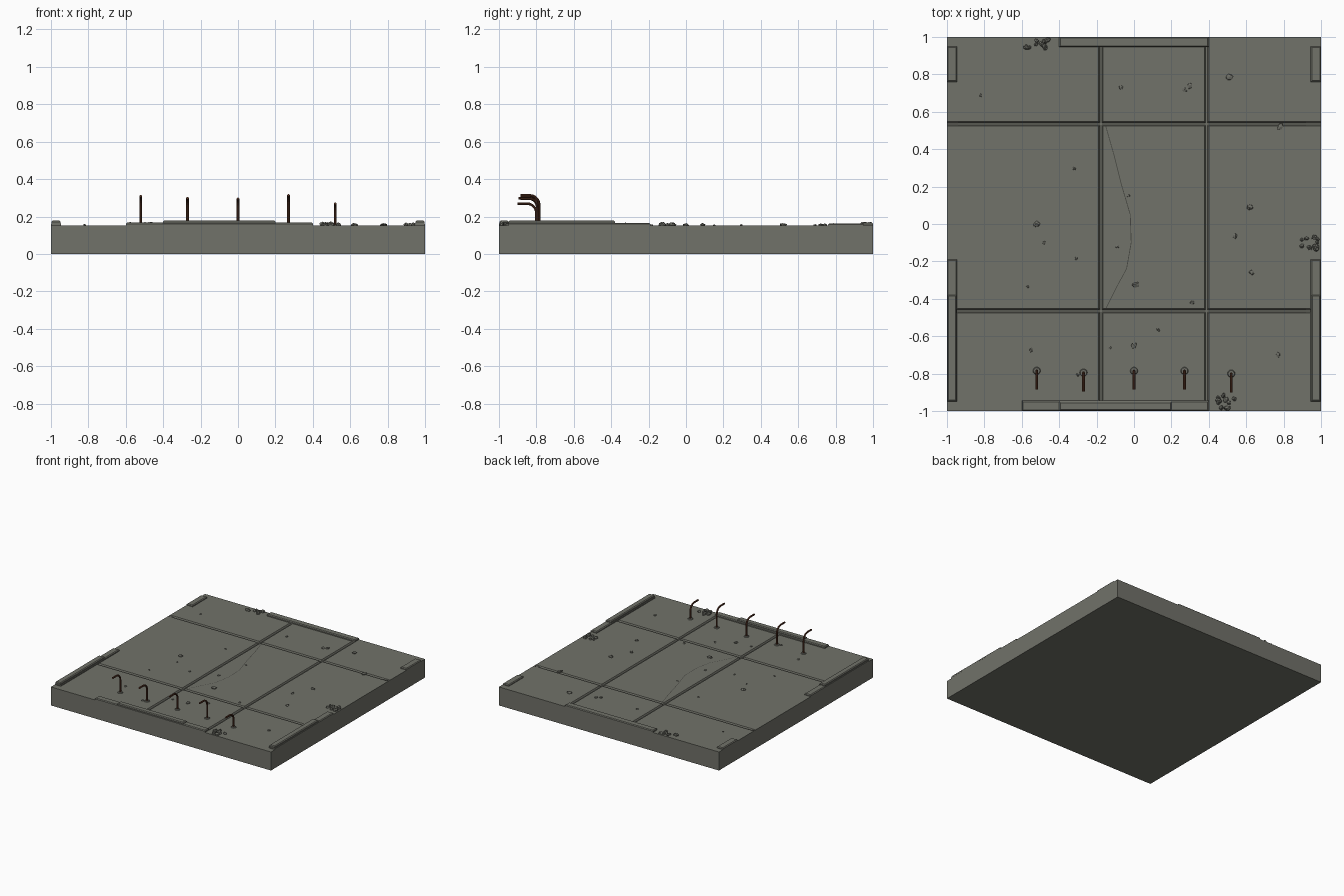
import bpy, bmesh, math, random
from mathutils import Vector, Matrix

if "Cube" in bpy.data.objects:
    bpy.data.objects.remove(bpy.data.objects["Cube"])

random.seed(7)
TOP = 0.152


def material(name, rgb):
    m = bpy.data.materials.new(name)
    m.diffuse_color = (*rgb, 1)
    m.use_nodes = True
    m.node_tree.nodes["Principled BSDF"].inputs["Base Color"].default_value = m.diffuse_color
    return m


concrete = material("concrete grey", (0.165, 0.168, 0.142))
stone = material("rubble grey", (0.15, 0.152, 0.13))
dark = material("crack grey", (0.06, 0.06, 0.052))
rust = material("rusty steel", (0.10, 0.035, 0.018))


def finish(name, bm, mat):
    bmesh.ops.recalc_face_normals(bm, faces=bm.faces)
    me = bpy.data.meshes.new(name)
    bm.to_mesh(me)
    bm.free()
    me.materials.append(mat)
    ob = bpy.data.objects.new(name, me)
    bpy.context.collection.objects.link(ob)
    return ob


# Slab: a grid whose joint lines are pressed down into sloped grooves
def slab():
    half, floor, depth = 0.012, 0.006, 0.012
    x_joints, y_joints = (-0.177, 0.388), (-0.465, 0.535)
    xs, ys = [-1, -0.94, 0.92, 1], [-1, -0.94, 0.945, 1]
    for joints, axis in ((x_joints, xs), (y_joints, ys)):
        for j in joints:
            axis += [j - half, j - floor, j + floor, j + half]
    xs.sort()
    ys.sort()

    def height(x, y):
        in_x = any(abs(x - j) < floor + 1e-4 for j in x_joints) and -0.95 < y < 0.95
        in_y = any(abs(y - j) < floor + 1e-4 for j in y_joints) and -0.95 < x < 0.93
        return TOP - depth if in_x or in_y else TOP

    bm = bmesh.new()
    grid = [[bm.verts.new((x, y, height(x, y))) for x in xs] for y in ys]
    for r0, r1 in zip(grid, grid[1:]):
        for i in range(len(xs) - 1):
            bm.faces.new((r0[i], r0[i + 1], r1[i + 1], r1[i]))
    rim = [e for e in bm.edges if e.is_boundary]
    new = bmesh.ops.extrude_edge_only(bm, edges=rim)["geom"]
    for v in new:
        if isinstance(v, bmesh.types.BMVert):
            v.co.z = 0
    bottom = [e for e in new if isinstance(e, bmesh.types.BMEdge) and e.is_boundary]
    bmesh.ops.contextual_create(bm, geom=bottom)
    finish("concrete_slab", bm, concrete)


slab()


# Low broken curbs along the edges, stepped where a higher layer remains
def curb(name, x0, x1, y0, y1, z1, bevel=0.006):
    z0 = TOP - 0.005
    bm = bmesh.new()
    size = Matrix.Diagonal((x1 - x0, y1 - y0, z1 - z0, 1))
    place = Matrix.Translation(((x0 + x1) / 2, (y0 + y1) / 2, (z0 + z1) / 2))
    bmesh.ops.create_cube(bm, size=1, matrix=place @ size)
    top = [e for e in bm.edges if all(v.co.z > z1 - 1e-5 for v in e.verts)]
    bmesh.ops.bevel(bm, geom=top, offset=bevel, segments=1, affect='EDGES')
    finish(name, bm, concrete)


curb("front_curb", -0.6, 0.4, -1, -0.945, 0.167)
curb("front_curb_upper", -0.4, 0.2, -0.998, -0.95, 0.178)
curb("back_curb", -0.4, 0.4, 0.945, 1, 0.167)
for side, s in (("left", -1), ("right", 1)):
    a, b = sorted((s * 0.945, s))
    curb(side + "_curb", a, b, -0.95, -0.19, 0.165)
    curb(side + "_curb_upper", a + 0.003, b - 0.003, -0.948, -0.38, 0.178)
    curb(side + "_back_curb", a, b, 0.76, 0.95, 0.164)


# Bent reinforcing bars with a round collar at each foot
def bar(i, x, y, top):
    r, bend = 0.007, 0.05
    zc = top - r - bend
    path = [Vector((x, y, TOP - 0.02))]
    for k in range(6):
        t = k / 5 * math.pi / 2
        path.append(Vector((x, y - bend + bend * math.cos(t), zc + bend * math.sin(t))))
    path.append(Vector((x, y - 0.1, top - r)))
    bm = bmesh.new()
    rings = []
    for k, p in enumerate(path):
        d = (path[min(k + 1, len(path) - 1)] - path[max(k - 1, 0)]).normalized()
        u = Vector((1, 0, 0))
        w = d.cross(u)
        rings.append([bm.verts.new(p + r * (u * math.cos(a) + w * math.sin(a)))
                      for a in [n * math.pi / 4 for n in range(8)]])
    for q0, q1 in zip(rings, rings[1:]):
        for n in range(8):
            bm.faces.new((q0[n], q0[(n + 1) % 8], q1[(n + 1) % 8], q1[n]))
    bm.faces.new(rings[0])
    bm.faces.new(rings[-1])
    finish(f"bent_bar_{i}", bm, rust)
    bm = bmesh.new()
    bmesh.ops.create_cone(bm, cap_ends=True, segments=12, radius1=0.022, radius2=0.017,
                          depth=0.008, matrix=Matrix.Translation((x, y, TOP + 0.002)))
    finish(f"bar_collar_{i}", bm, stone)


for i, (x, y, top) in enumerate([(-0.52, -0.785, 0.316), (-0.27, -0.795, 0.305), (0, -0.785, 0.302),
                                 (0.27, -0.785, 0.32), (0.52, -0.8, 0.276)]):
    bar(i + 1, x, y, top)


# Angular stones
def add_stone(bm, x, y, r, flat=0.5):
    place = Matrix.Translation((x, y, TOP + r * flat * 0.3))
    turn = Matrix.Rotation(random.uniform(0, 6.28), 4, 'Z')
    scale = Matrix.Diagonal((r, r * random.uniform(0.65, 0.95), r * flat, 1))
    vs = bmesh.ops.create_icosphere(bm, subdivisions=1, radius=1, matrix=place @ turn @ scale)["verts"]
    for v in vs:
        v.co += Vector((random.uniform(-1, 1), random.uniform(-1, 1), random.uniform(-0.5, 0.5))) * r * 0.18


bm = bmesh.new()
for x, y, r in [(-0.82, 0.69, .012), (-0.07, 0.73, .014), (0.27, 0.72, .016), (0.3, 0.74, .018),
                (0.51, 0.785, .02), (0.78, 0.52, .022), (-0.32, 0.295, .011), (-0.03, 0.15, .009),
                (0.62, 0.09, .019), (-0.52, 0, .02), (0.54, -0.065, .017), (-0.48, -0.1, .009),
                (-0.09, -0.12, .012), (-0.31, -0.185, .01), (0.63, -0.26, .017), (0.01, -0.325, .022),
                (-0.57, -0.335, .01), (0.31, -0.42, .013), (0.13, -0.565, .011), (-0.55, -0.675, .013),
                (0.0, -0.65, .02), (-0.13, -0.66, .01), (0.77, -0.7, .015), (-0.3, -0.805, .012)]:
    add_stone(bm, x, y, r)
finish("scattered_stones", bm, stone)

# Rubble piles near the edges
for name, cx, cy, sx, sy in (("back_rubble", -0.51, 0.96, 0.065, 0.03),
                             ("right_rubble", 0.94, -0.1, 0.045, 0.035),
                             ("front_rubble", 0.5, -0.945, 0.055, 0.04)):
    bm = bmesh.new()
    for k in range(11):
        add_stone(bm, cx + random.uniform(-sx, sx), cy + random.uniform(-sy, sy),
                  random.uniform(0.01, 0.02), 0.85)
    finish(name, bm, stone)

# Hairline crack wandering between the two cross joints
pts = [(-0.15, -0.45), (-0.1, -0.35), (-0.04, -0.24), (-0.015, -0.1), (-0.02, 0.05),
       (-0.07, 0.22), (-0.11, 0.38), (-0.15, 0.52)]
bm = bmesh.new()
rows = [[bm.verts.new((x + s * 0.002, y, TOP + 0.0008)) for s in (-1, 1)] for x, y in pts]
for p, q in zip(rows, rows[1:]):
    bm.faces.new((p[0], p[1], q[1], q[0]))
finish("hairline_crack", bm, dark)
